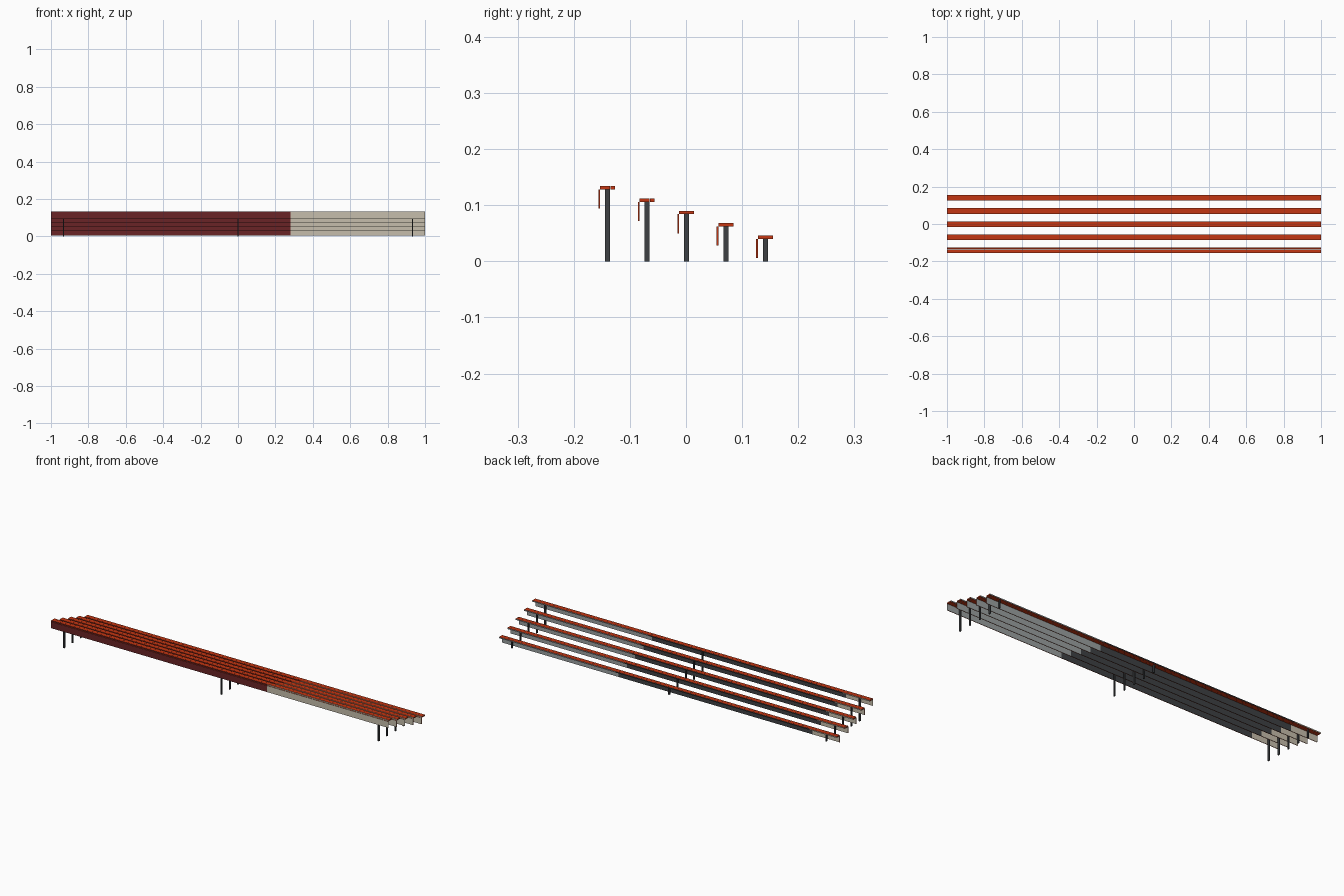
import bpy
import bmesh
from mathutils import Vector

cube = bpy.data.objects.get("Cube")
if cube:
    bpy.data.objects.remove(cube)


def linear(c):
    c /= 255
    return c / 12.92 if c < 0.04 else ((c + 0.055) / 1.055) ** 2.4


def material(name, r, g, b):
    mat = bpy.data.materials.new(name)
    colour = (linear(r), linear(g), linear(b), 1)
    mat.diffuse_color = colour
    mat.use_nodes = True
    mat.node_tree.nodes["Principled BSDF"].inputs["Base Color"].default_value = colour
    return mat


orange = material("orange_red", 196, 54, 18)
maroon = material("dark_red", 106, 36, 38)
cream = material("cream", 198, 190, 172)
grey = material("cool_grey", 155, 160, 161)
charcoal = material("charcoal", 62, 65, 67)
board_materials = [orange, maroon, cream, grey, charcoal]

FRONT_SPLIT = 0.28                    # dark red to cream on front faces
BACK_SPLITS = (-0.84, 0.31)           # cream, charcoal, grey on back faces


def box(name, low, high, materials):
    bm = bmesh.new()
    bmesh.ops.create_cube(bm, size=1)
    low, high = Vector(low), Vector(high)
    for v in bm.verts:
        v.co = (low + high) / 2 + v.co * (high - low)
    mesh = bpy.data.meshes.new(name)
    if len(materials) > 1:
        paint_board(bm)
    bm.to_mesh(mesh)
    bm.free()
    for mat in materials:
        mesh.materials.append(mat)
    obj = bpy.data.objects.new(name, mesh)
    bpy.context.collection.objects.link(obj)
    return obj


def paint_board(bm):
    """Cut a long board at the colour changes and colour its sides."""
    for x in (FRONT_SPLIT, *BACK_SPLITS):
        geom = bm.verts[:] + bm.edges[:] + bm.faces[:]
        bmesh.ops.bisect_plane(bm, geom=geom, plane_co=(x, 0, 0), plane_no=(1, 0, 0))
    bm.normal_update()
    for face in bm.faces:
        x = face.calc_center_median().x
        if face.normal.y < -0.5:
            face.material_index = 1 if x < FRONT_SPLIT else 2
        elif face.normal.y > 0.5:
            face.material_index = 2 if x < BACK_SPLITS[0] else 4 if x < BACK_SPLITS[1] else 3


# Five rows, stepping down towards the back
for row in range(5):
    y = 0.001 + 0.0703 * (row - 2)
    top = 0.134 - 0.022 * row
    under = top - 0.006

    # Seat made of three planks
    for i in range(3):
        front = y - 0.0135 + 0.0091 * i
        box(f"seat_plank_{row + 1}_{i + 1}", (-1, front, under), (1, front + 0.0088, top),
            board_materials)

    # Hanging front board
    box(f"front_board_{row + 1}", (-1, y - 0.0165, under - 0.034), (1, y - 0.0135, under),
        board_materials)

    # Support posts
    for i, x in enumerate((-0.932, 0, 0.932)):
        box(f"post_{row + 1}_{i + 1}", (x - 0.003, y - 0.0045, 0), (x + 0.003, y + 0.0045, under),
            [charcoal])
